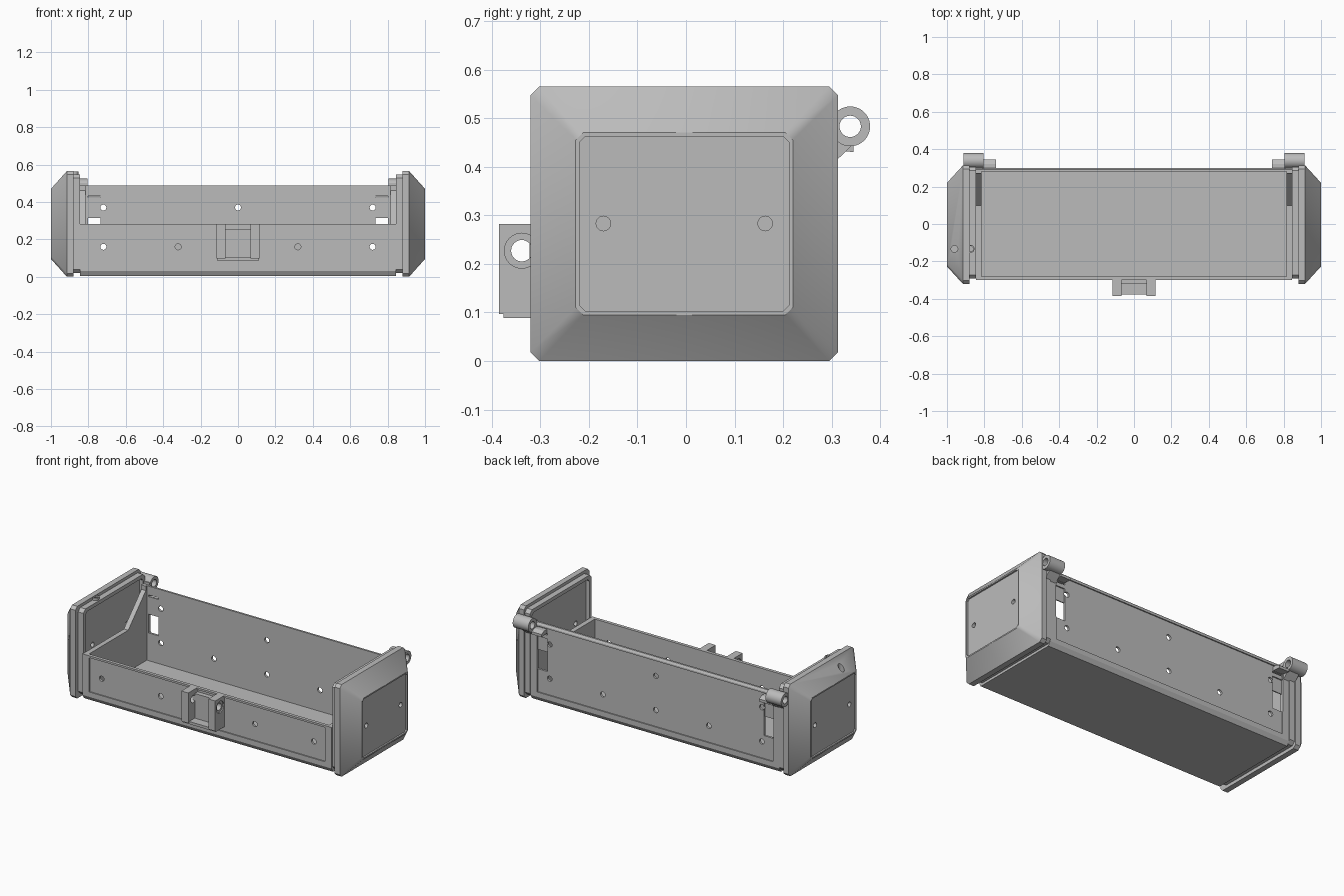
import bpy, bmesh, math
from mathutils import Matrix, Vector

if "Cube" in bpy.data.objects:
    bpy.data.objects.remove(bpy.data.objects["Cube"])

mat = bpy.data.materials.new("grey plastic")
mat.diffuse_color = (0.5, 0.5, 0.5, 1)
mat.use_nodes = True
mat.node_tree.nodes["Principled BSDF"].inputs["Base Color"].default_value = mat.diffuse_color


def finish(name, bm):
    bmesh.ops.recalc_face_normals(bm, faces=bm.faces[:])
    me = bpy.data.meshes.new(name)
    bm.to_mesh(me)
    bm.free()
    ob = bpy.data.objects.new(name, me)
    bpy.context.collection.objects.link(ob)
    me.materials.append(mat)
    return ob


def loft(name, loops):
    """Skin a row of equal-length point loops and close both ends."""
    bm = bmesh.new()
    rings = [[bm.verts.new(p) for p in loop] for loop in loops]
    n = len(rings[0])
    for a, b in zip(rings, rings[1:]):
        for i in range(n):
            bm.faces.new((a[i], a[(i + 1) % n], b[(i + 1) % n], b[i]))
    bm.faces.new(rings[0])
    bm.faces.new(rings[-1])
    return finish(name, bm)


def prism(name, yz, x0, x1):
    return loft(name, [[(x, y, z) for y, z in yz] for x in (x0, x1)])


def box(name, x0, x1, y0, y1, z0, z1):
    return prism(name, [(y0, z0), (y1, z0), (y1, z1), (y0, z1)], x0, x1)


def cyl(name, center, axis, r, length, n=24):
    bm = bmesh.new()
    rot = Vector((0, 0, 1)).rotation_difference(Vector(axis)).to_matrix().to_4x4()
    bmesh.ops.create_cone(bm, cap_ends=True, segments=n, radius1=r, radius2=r,
                          depth=length, matrix=Matrix.Translation(center) @ rot)
    return finish(name, bm)


def boolean(ob, others, op='DIFFERENCE'):
    bpy.context.view_layer.objects.active = ob
    for c in others:
        m = ob.modifiers.new("bool", 'BOOLEAN')
        m.operation, m.solver, m.object = op, 'EXACT', c
        bpy.ops.object.modifier_apply(modifier=m.name)
        bpy.data.objects.remove(c)


def smooth(ob):
    bpy.ops.object.select_all(action='DESELECT')
    ob.select_set(True)
    bpy.context.view_layer.objects.active = ob
    bpy.ops.object.shade_smooth_by_angle(angle=math.radians(30))


def section(x, y0, y1, z0, z1, c):
    """Rectangle with clipped corners at a given x."""
    return [(x, y, z) for y, z in (
        (y0 + c, z0), (y1 - c, z0), (y1, z0 + c), (y1, z1 - c),
        (y1 - c, z1), (y0 + c, z1), (y0, z1 - c), (y0, z0 + c))]


# Tray: solid side profile, hollowed out
tray = prism("tray", [(-0.285, 0.005), (0.285, 0.005), (0.30, 0.03), (0.30, 0.475),
                      (0.292, 0.487), (0.27, 0.487), (0.27, 0.46), (0.10, 0.282),
                      (-0.30, 0.282), (-0.30, 0.03)], -0.845, 0.845)
cuts = [box("cut", -0.815, 0.815, -0.28, 0.28, 0.03, 0.7),
        # sunken fields on the front and back walls
        box("cut", -0.80, 0.80, -0.4, -0.293, 0.06, 0.27),
        box("cut", -0.80, 0.80, 0.293, 0.4, 0.06, 0.465)]
# Screw holes in front and back walls
for x in (-0.72, -0.32, 0.32, 0.72):
    cuts.append(cyl("cut", (x, -0.29, 0.16), (0, 1, 0), 0.016, 0.08))
for x, z in ((-0.72, 0.16), (-0.36, 0.16), (0, 0.16), (0.36, 0.16), (0.72, 0.16),
             (-0.72, 0.37), (0, 0.37), (0.72, 0.37)):
    cuts.append(cyl("cut", (x, 0.29, z), (0, 1, 0), 0.016, 0.08))
# Windows, shallow pockets and slits near the hinges
for s in (-1, 1):
    a, b = sorted((s * 0.735, s * 0.803))
    cuts += [box("cut", a, b, 0.25, 0.35, 0.20, 0.315),
             box("cut", a, b, 0.286, 0.35, 0.31, 0.40),
             box("cut", a, b, 0.25, 0.35, 0.423, 0.433)]
boolean(tray, cuts)
smooth(tray)

for s, side in ((-1, "left"), (1, "right")):
    # End cap: flange with sunken inner panel, rim, taper, sunken outer panel
    cap = loft(side + "_end_cap", [
        section(s * 0.868, -0.27, 0.285, 0.04, 0.525, 0.015),
        section(s * 0.845, -0.27, 0.285, 0.04, 0.525, 0.015),
        section(s * 0.845, -0.292, 0.305, 0.02, 0.547, 0.02),
        section(s * 0.880, -0.292, 0.305, 0.02, 0.547, 0.02),
        section(s * 0.880, -0.32, 0.313, 0.0, 0.565, 0.018),
        section(s * 0.915, -0.32, 0.313, 0.0, 0.565, 0.018),
        section(s * 1.0, -0.227, 0.22, 0.095, 0.47, 0.015),
        section(s * 1.0, -0.219, 0.212, 0.103, 0.462, 0.012),
        section(s * 0.99, -0.219, 0.212, 0.103, 0.462, 0.012)])
    holes = []
    for y in (-0.17, 0.163):
        holes += [cyl("cut", (s * 1.0, y, 0.283), (1, 0, 0), 0.015, 0.06),
                  cyl("cut", (s * 0.86, y, 0.283), (1, 0, 0), 0.015, 0.06)]
    if s < 0:
        # Cable hole through the sloping top of one cap
        holes.append(cyl("cut", (-0.96, -0.133, 0.52), (0, 0, 1), 0.018, 0.14))
    boolean(cap, holes)
    smooth(cap)

    # Hinge barrel with pin hole and gusset
    hinge = cyl(side + "_hinge_barrel", (s * 0.858, 0.338, 0.483), (1, 0, 0), 0.045, 0.106, 40)
    hinge.data.transform(Matrix.Translation((0, 0.338, 0.483))
                         @ Matrix.Diagonal((1, 0.91, 0.91, 1))
                         @ Matrix.Translation((0, -0.338, -0.483)))
    a, b = sorted((s * 0.806, s * 0.882))
    gusset = prism("gusset", [(0.295, 0.40), (0.315, 0.418), (0.345, 0.447),
                              (0.345, 0.50), (0.295, 0.50)], a, b)
    boolean(hinge, [gusset], 'UNION')
    boolean(hinge, [cyl("cut", (s * 0.858, 0.338, 0.483), (1, 0, 0), 0.022, 0.3, 32)])
    smooth(hinge)

    # Small hinge arm beside the barrel
    a, b = sorted((s * 0.738, s * 0.807))
    prism(side + "_hinge_arm", [(0.285, 0.436), (0.345, 0.430), (0.345, 0.446),
                                (0.322, 0.459), (0.285, 0.459)], a, b)

# Boss on the flange of the left cap
boss = cyl("flange_boss", (-0.875, -0.133, 0.545), (0, 0, 1), 0.022, 0.034)
boolean(boss, [cyl("cut", (-0.875, -0.133, 0.56), (0, 0, 1), 0.015, 0.04)])
smooth(boss)

# Latch bracket on the front wall: back plate, foot and two drilled lugs
box("latch_back_plate", -0.08, 0.08, -0.322, -0.285, 0.097, 0.255)
box("latch_foot", -0.112, 0.112, -0.376, -0.285, 0.088, 0.104)
for s, side in ((-1, "left"), (1, "right")):
    a, b = sorted((s * 0.068, s * 0.115))
    lug = box(side + "_latch_lug", a, b, -0.385, -0.285, 0.097, 0.282)
    boolean(lug, [cyl("cut", (s * 0.09, -0.338, 0.227), (1, 0, 0), 0.022, 0.2, 32),
                  cyl("cut", (s * 0.118, -0.338, 0.227), (1, 0, 0), 0.036, 0.02, 32)])
    smooth(lug)
